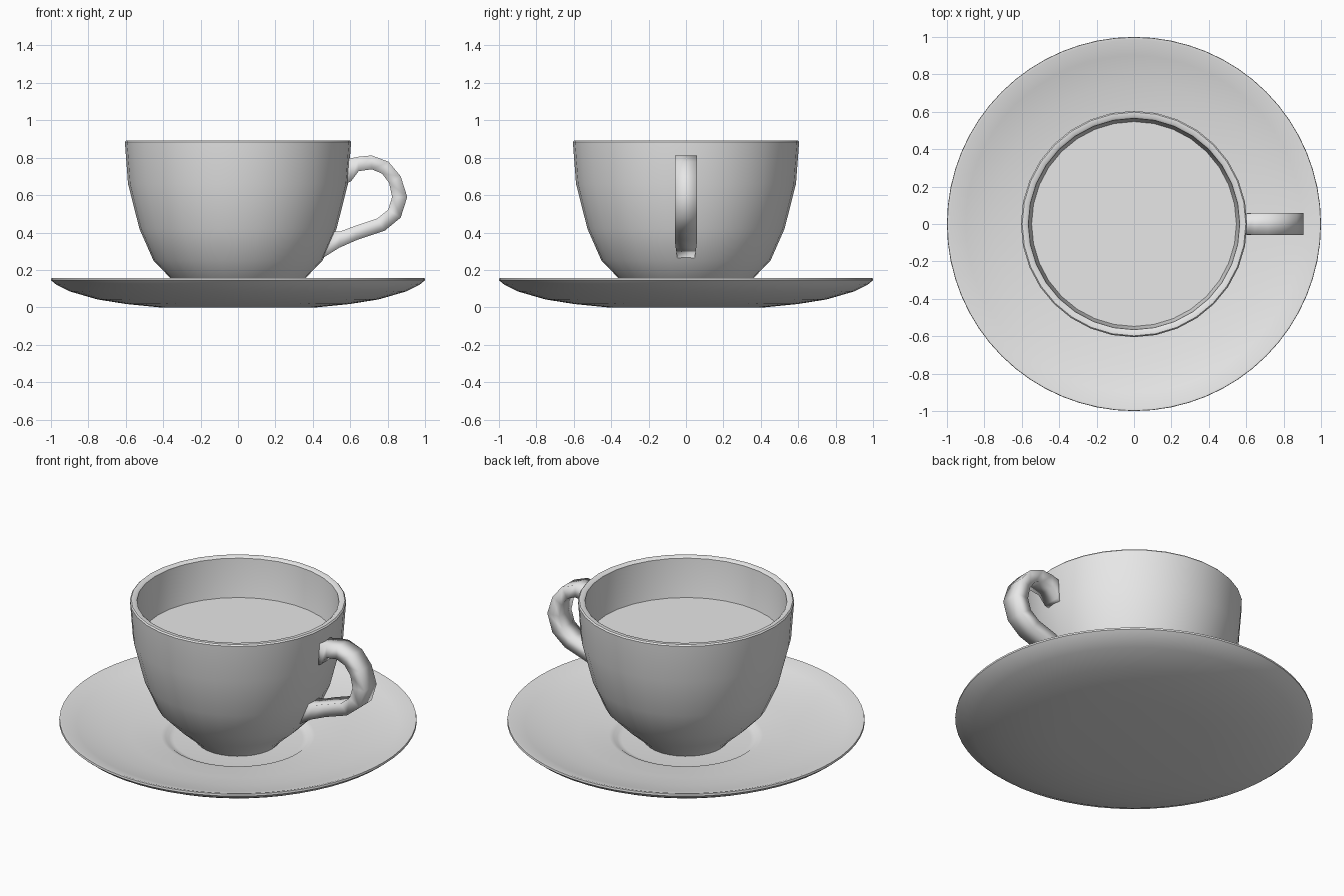
import bpy, bmesh, math
from mathutils import Vector

if "Cube" in bpy.data.objects:
    bpy.data.objects.remove(bpy.data.objects["Cube"])

mat = bpy.data.materials.new("light grey china")
mat.diffuse_color = (0.8, 0.8, 0.8, 1)
mat.use_nodes = True
mat.node_tree.nodes["Principled BSDF"].inputs["Base Color"].default_value = mat.diffuse_color


def finish(name, bm, angle):
    bmesh.ops.remove_doubles(bm, verts=bm.verts, dist=1e-5)
    bmesh.ops.recalc_face_normals(bm, faces=bm.faces)
    me = bpy.data.meshes.new(name)
    bm.to_mesh(me)
    bm.free()
    me.materials.append(mat)
    ob = bpy.data.objects.new(name, me)
    bpy.context.collection.objects.link(ob)
    bpy.ops.object.select_all(action='DESELECT')
    ob.select_set(True)
    bpy.context.view_layer.objects.active = ob
    bpy.ops.object.shade_smooth_by_angle(angle=math.radians(angle))
    return ob


def lathe(name, profile, segments, angle=40):
    """Spin an (r, z) profile about the z axis."""
    bm = bmesh.new()
    vs = [bm.verts.new((r, 0, z)) for r, z in profile]
    es = [bm.edges.new(p) for p in zip(vs, vs[1:])]
    bmesh.ops.spin(bm, geom=vs + es, cent=(0, 0, 0), axis=(0, 0, 1),
                   angle=2 * math.pi, steps=segments)
    return finish(name, bm, angle)


# Saucer: shallow dish with a round well for the cup
lathe("saucer", [(0, 0), (0.42, 0), (0.6, 0.018), (0.75, 0.042), (0.9, 0.085),
                 (0.97, 0.12), (1.0, 0.145), (0.998, 0.157), (0.985, 0.157),
                 (0.9, 0.128), (0.75, 0.096), (0.6, 0.073), (0.43, 0.057),
                 (0.405, 0.052), (0.385, 0.037), (0.36, 0.033), (0, 0.033)], 64)

# Cup: bowl with a thin wall
lathe("cup", [(0, 0.035), (0.235, 0.035), (0.26, 0.065), (0.36, 0.155),
              (0.452, 0.25), (0.527, 0.42), (0.588, 0.66), (0.605, 0.885),
              (0.598, 0.893), (0.575, 0.893), (0.565, 0.885), (0.55, 0.66),
              (0.49, 0.42), (0.41, 0.26), (0.2, 0.12), (0, 0.12)], 32)

# Liquid: flat disc inside the cup
lathe("liquid", [(0, 0.65), (0.555, 0.65)], 32)

# Handle: outer and inner edge points (x, z) and half width, swept as a band
stations = [
    ((0.575, 0.80), (0.565, 0.655), 0.045),
    ((0.605, 0.797), (0.605, 0.675), 0.055),
    ((0.645, 0.805), (0.645, 0.728), 0.06),
    ((0.715, 0.812), (0.715, 0.738), 0.06),
    ((0.805, 0.778), (0.770, 0.715), 0.06),
    ((0.870, 0.700), (0.808, 0.665), 0.06),
    ((0.905, 0.590), (0.824, 0.590), 0.06),
    ((0.870, 0.480), (0.803, 0.522), 0.06),
    ((0.785, 0.410), (0.745, 0.475), 0.06),
    ((0.640, 0.362), (0.620, 0.433), 0.06),
    ((0.540, 0.318), (0.545, 0.405), 0.055),
    ((0.440, 0.255), (0.500, 0.405), 0.045),
]
bm = bmesh.new()
rings = []
for (ox, oz), (ix, iz), w in stations:
    rings.append([bm.verts.new(Vector(c)) for c in
                  ((ox, -w, oz), (ox, w, oz), (ix, w, iz), (ix, -w, iz))])
for a, b in zip(rings, rings[1:]):
    for i in range(4):
        j = (i + 1) % 4
        bm.faces.new((a[i], a[j], b[j], b[i]))
bm.faces.new(rings[0])
bm.faces.new(rings[-1])
finish("handle", bm, 120)
